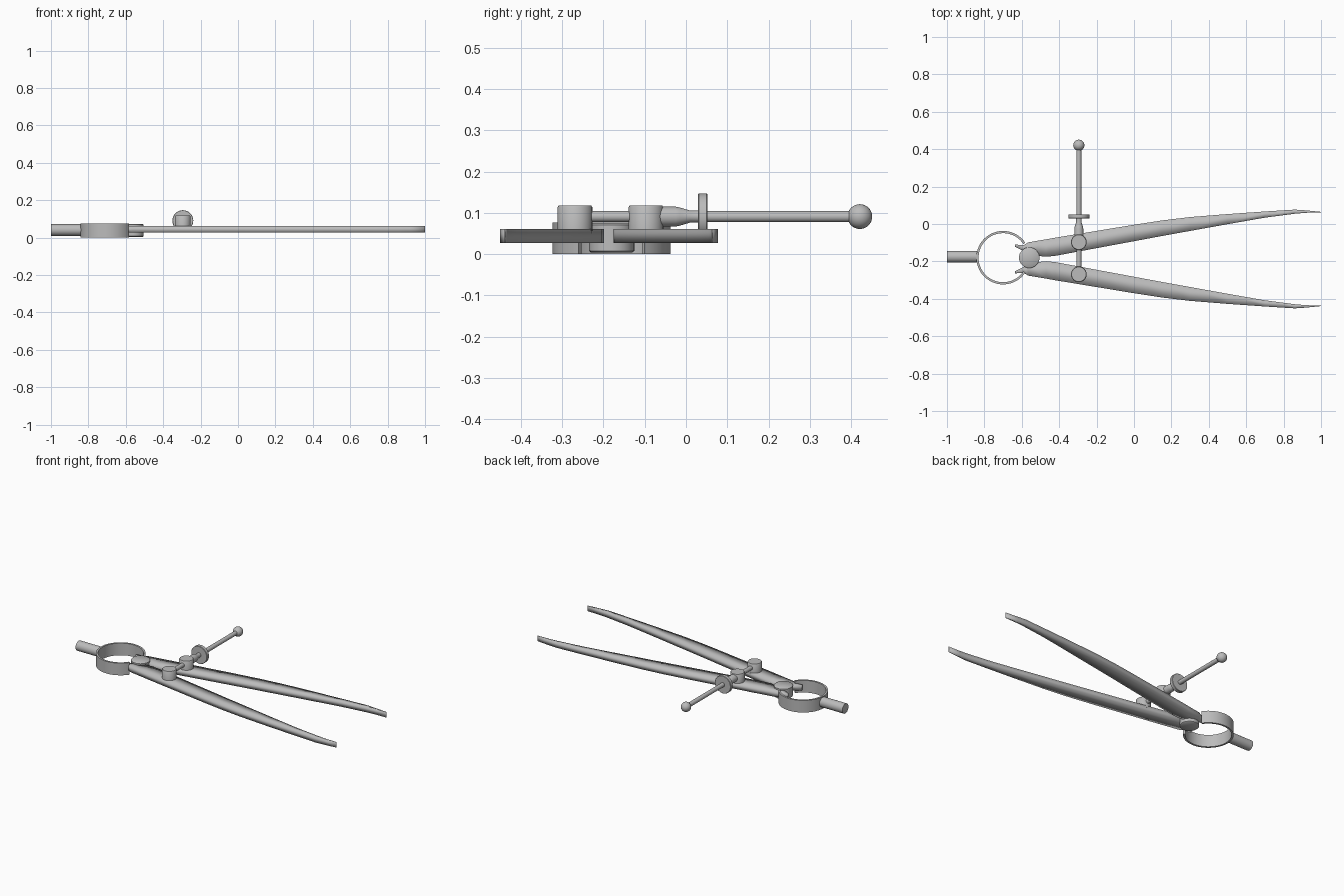
import bpy, bmesh, math
from mathutils import Matrix, Vector

if "Cube" in bpy.data.objects:
    bpy.data.objects.remove(bpy.data.objects["Cube"], do_unlink=True)

steel = bpy.data.materials.new("steel grey")
steel.use_nodes = True
colour = (0.5, 0.5, 0.5, 1)
steel.diffuse_color = colour
steel.node_tree.nodes["Principled BSDF"].inputs["Base Color"].default_value = colour


def finish(name, bm, angle=40):
    bmesh.ops.recalc_face_normals(bm, faces=bm.faces)
    mesh = bpy.data.meshes.new(name)
    bm.to_mesh(mesh)
    bm.free()
    mesh.materials.append(steel)
    obj = bpy.data.objects.new(name, mesh)
    bpy.context.collection.objects.link(obj)
    bpy.ops.object.select_all(action="DESELECT")
    obj.select_set(True)
    bpy.context.view_layer.objects.active = obj
    bpy.ops.object.shade_smooth_by_angle(angle=math.radians(angle))
    return obj


def turned(name, profile, base, axis, sides=32):
    """Revolve (distance along axis, radius) pairs about an axis from base."""
    bm = bmesh.new()
    rot = Vector(axis).to_track_quat("Z", "Y").to_matrix().to_4x4()
    place = Matrix.Translation(base) @ rot
    rings = []
    for d, r in profile:
        rings.append([bm.verts.new(place @ Vector((r * math.cos(a), r * math.sin(a), d)))
                      for a in (math.tau * i / sides for i in range(sides))])
    for a, b in zip(rings, rings[1:]):
        for i in range(sides):
            j = (i + 1) % sides
            bm.faces.new((a[i], a[j], b[j], b[i]))
    bm.faces.new(rings[0])
    bm.faces.new(rings[-1])
    return finish(name, bm)


def strip(name, sections, low, high, angle):
    """Plate of height low..high between pairs of plan points."""
    bm = bmesh.new()
    loops = [[bm.verts.new((*p, z)) for p, z in
              ((a, low), (b, low), (b, high), (a, high))] for a, b in sections]
    for s, t in zip(loops, loops[1:]):
        for i in range(4):
            j = (i + 1) % 4
            bm.faces.new((s[i], s[j], t[j], t[i]))
    bm.faces.new(loops[0])
    bm.faces.new(loops[-1])
    return finish(name, bm, angle)


# Spring ring, open at the hinge
centre_y = -0.18
arc = [math.radians(34 + 292 * i / 56) for i in range(57)]
strip("spring_ring", [[(-0.70 + r * math.cos(a), centre_y + r * math.sin(a))
                       for r in (0.131, 0.143)] for a in arc], 0.0, 0.077, 40)

# Legs: x, outer y, inner y
leg_outline = [(-0.635, -0.110, -0.122), (-0.59, -0.113, -0.145),
               (-0.565, -0.098, -0.165), (-0.47, -0.082, -0.175),
               (-0.42, -0.073, -0.170), (0.0, -0.004, -0.092),
               (0.15, 0.019, -0.064), (0.30, 0.037, -0.037),
               (0.50, 0.053, -0.001), (0.70, 0.067, 0.034),
               (0.86, 0.077, 0.055), (0.92, 0.073, 0.060),
               (1.0, 0.065, 0.062)]
leg_axis = -0.187
for side, mirrored in (("left", False), ("right", True)):
    def flip(y):
        return 2 * leg_axis - y if mirrored else y
    strip(side + "_leg", [((x, flip(o)), (x, flip(i))) for x, o, i in leg_outline],
          0.027, 0.061, 180)

# Hinge pin and handle
turned("hinge_pin", [(0, 0.050), (0.004, 0.055), (0.066, 0.055), (0.07, 0.050)],
       (-0.56, centre_y, 0.004), (0, 0, 1))
turned("handle", [(0, 0.031), (0.165, 0.031)], (-1, -0.175, 0.041), (1, 0, 0))

# Posts on the legs
screw_x, screw_z = -0.295, 0.091
for name, y in (("left_post", -0.097), ("right_post", -0.269)):
    turned(name, [(0, 0.042), (0.064, 0.042), (0.068, 0.039)],
           (screw_x, y, 0.05), (0, 0, 1))

# Adjusting screw, sleeve, thumb wheel and end knob
turned("adjusting_screw", [(0, 0.0135), (0.69, 0.0135)],
       (screw_x, -0.27, screw_z), (0, 1, 0), 20)
turned("screw_sleeve", [(0, 0.024), (0.075, 0.024), (0.085, 0.022), (0.11, 0.0145), (0.13, 0.0145)],
       (screw_x, -0.10, screw_z), (0, 1, 0))
turned("thumb_wheel", [(0, 0.054), (0.002, 0.056), (0.021, 0.056), (0.023, 0.054)],
       (screw_x, 0.029, screw_z), (0, 1, 0))
knob = bmesh.new()
bmesh.ops.create_uvsphere(knob, u_segments=24, v_segments=16, radius=0.03,
                          matrix=Matrix.Translation((screw_x, 0.421, screw_z)))
finish("end_knob", knob)
